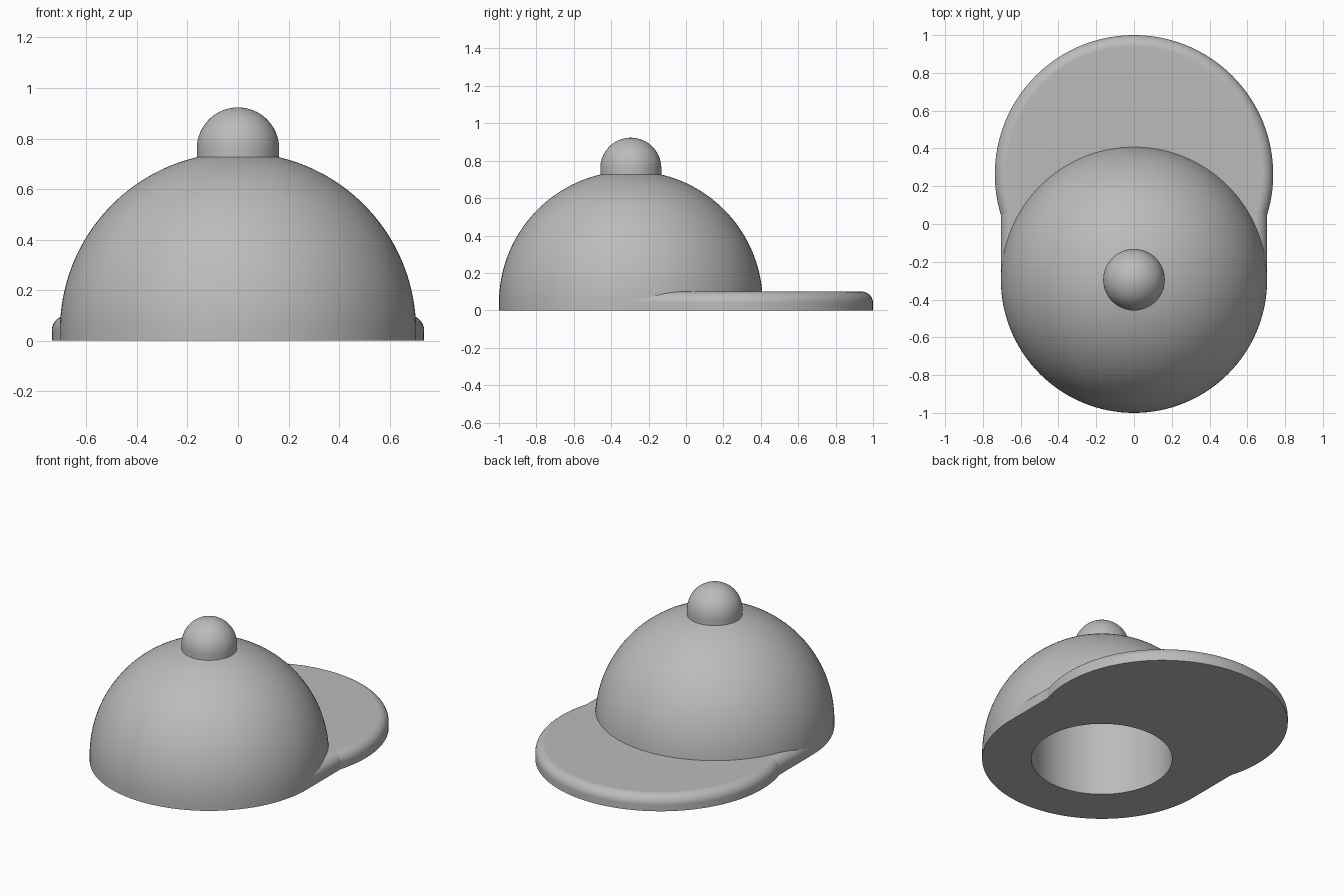
import bpy, bmesh, math
from math import sin, cos, pi

old = bpy.data.objects.get("Cube")
if old:
    bpy.data.objects.remove(old, do_unlink=True)

DOME_Y, DOME_R, RISE = -0.295, 0.705, 0.04
BRIM_Y, BRIM_R, BRIM_H, FILLET = 0.263, 0.737, 0.1, 0.06
BELOW = -0.1  # parts reach below the ground and are trimmed flat

grey = bpy.data.materials.new("light grey")
grey.use_nodes = True
grey.diffuse_color = (0.5, 0.5, 0.5, 1)
grey.node_tree.nodes["Principled BSDF"].inputs["Base Color"].default_value = (0.5, 0.5, 0.5, 1)


def finish(name, bm):
    bmesh.ops.remove_doubles(bm, verts=bm.verts, dist=1e-5)
    bmesh.ops.recalc_face_normals(bm, faces=bm.faces)
    mesh = bpy.data.meshes.new(name)
    bm.to_mesh(mesh)
    bm.free()
    mesh.materials.append(grey)
    obj = bpy.data.objects.new(name, mesh)
    bpy.context.collection.objects.link(obj)
    return obj


def lathe(name, profile, y, steps=128):
    """Turn an (r, z) profile around the upright axis at (0, y)."""
    bm = bmesh.new()
    verts = [bm.verts.new((r, y, z)) for r, z in profile]
    edges = [bm.edges.new(pair) for pair in zip(verts, verts[1:])]
    bmesh.ops.spin(bm, geom=verts + edges, cent=(0, y, 0), axis=(0, 0, 1),
                   angle=2 * pi, steps=steps)
    return finish(name, bm)


def arc(r, z, radius, n):
    """Quarter circle from the side up to the top."""
    return [(r + radius * cos(i * pi / 2 / n), z + radius * sin(i * pi / 2 / n))
            for i in range(n + 1)]


def combine(obj, other, operation):
    mod = obj.modifiers.new(operation.lower(), 'BOOLEAN')
    mod.operation, mod.object, mod.solver = operation, other, 'EXACT'
    bpy.context.view_layer.objects.active = obj
    bpy.ops.object.modifier_apply(modifier=mod.name)
    bpy.data.objects.remove(other, do_unlink=True)


# Crown: short upright wall topped by a hemisphere
cap = lathe("cap", [(0, BELOW), (DOME_R, BELOW)] + arc(0, RISE, DOME_R, 40), DOME_Y)

# Brim: round disc with a rounded upper edge
disc = lathe("brim_disc", [(0, BELOW), (BRIM_R, BELOW)]
             + arc(BRIM_R - FILLET, BRIM_H - FILLET, FILLET, 10) + [(0, BRIM_H)], BRIM_Y)

# Straight sides that run from the crown into the brim
half = [(DOME_R, BELOW)] + arc(DOME_R - FILLET, BRIM_H - FILLET, FILLET, 10)
outline = half + [(-x, z) for x, z in reversed(half)]
bm = bmesh.new()
face = bm.faces.new([bm.verts.new((x, DOME_Y + 0.02, z)) for x, z in outline])
out = bmesh.ops.extrude_face_region(bm, geom=[face])
bmesh.ops.translate(bm, vec=(0, 0.4, 0),
                    verts=[g for g in out["geom"] if isinstance(g, bmesh.types.BMVert)])
sides = finish("brim_sides", bm)

# Round button on top, sunk into the crown
knob = lathe("knob", [(0, 0.66), (0.163, 0.66)] + arc(0, 0.76, 0.163, 20), DOME_Y, 64)

# Head opening and ground trim
hole = lathe("opening", [(0, -0.3), (0.415, -0.3), (0.415, 0.5), (0, 0.5)], DOME_Y, 96)
bm = bmesh.new()
bmesh.ops.create_cube(bm, size=4)
bmesh.ops.translate(bm, verts=bm.verts, vec=(0, 0, -2))
trim = finish("ground_trim", bm)

for part in (disc, sides, knob):
    combine(cap, part, 'UNION')
for cutter in (trim, hole):
    combine(cap, cutter, 'DIFFERENCE')

# Smooth shading with crisp seams
bpy.ops.object.select_all(action='DESELECT')
cap.select_set(True)
bpy.context.view_layer.objects.active = cap
bpy.ops.object.shade_smooth_by_angle(angle=math.radians(22))
weighted = cap.modifiers.new("weighted_normals", 'WEIGHTED_NORMAL')
weighted.keep_sharp = True
